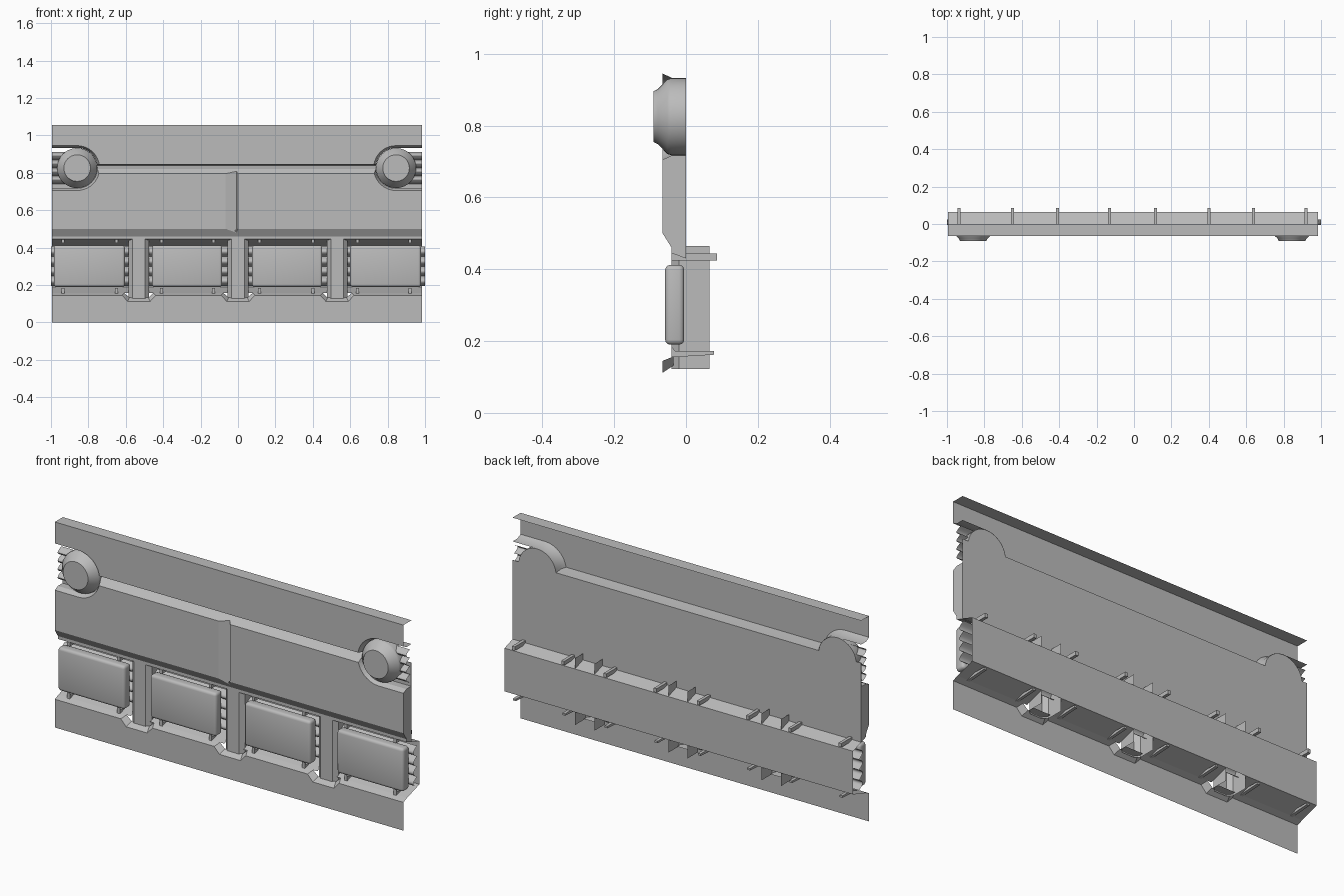
import bpy, bmesh, math
from mathutils import Matrix

if "Cube" in bpy.data.objects:
    bpy.data.objects.remove(bpy.data.objects["Cube"], do_unlink=True)

GREY = bpy.data.materials.new("wall_grey")
GREY.use_nodes = True
GREY.diffuse_color = (0.5, 0.5, 0.5, 1)
GREY.node_tree.nodes["Principled BSDF"].inputs["Base Color"].default_value = (0.5, 0.5, 0.5, 1)

X0, X1 = -0.995, 0.985          # ends of the wall
FRONT, MID, BACK = -0.065, 0.0, 0.065
PODS = ((-0.86, -1), (0.845, 1))  # centre and outward direction of each end pocket
POD_Z = 0.825
PILLARS = (-0.53, 0.0, 0.53)


def finish(name, bm, smooth=False):
    bmesh.ops.recalc_face_normals(bm, faces=bm.faces)
    mesh = bpy.data.meshes.new(name)
    bm.to_mesh(mesh)
    bm.free()
    obj = bpy.data.objects.new(name, mesh)
    bpy.context.collection.objects.link(obj)
    mesh.materials.append(GREY)
    if smooth:
        bpy.ops.object.select_all(action="DESELECT")
        obj.select_set(True)
        bpy.context.view_layer.objects.active = obj
        bpy.ops.object.shade_smooth_by_angle(angle=math.radians(40))
    return obj


def loft(name, rows, caps=False, loop=False, smooth=False):
    """Skin rows of points; optionally close each row and cap the ends."""
    bm = bmesh.new()
    rings = [[bm.verts.new(p) for p in row] for row in rows]
    for a, b in zip(rings, rings[1:]):
        for i in range(len(a) if loop else len(a) - 1):
            j = (i + 1) % len(a)
            bm.faces.new((a[i], a[j], b[j], b[i]))
    if caps:
        bm.faces.new(rings[0])
        bm.faces.new(rings[-1])
    return finish(name, bm, smooth)


def extrude_x(name, profile, x0, x1, solid=False, smooth=False):
    return loft(name, [[(x, y, z) for y, z in profile] for x in (x0, x1)], solid, solid, smooth)


def box(name, lo, hi, bevel=0):
    bm = bmesh.new()
    size = [b - a for a, b in zip(lo, hi)]
    mid = [(a + b) / 2 for a, b in zip(lo, hi)]
    bmesh.ops.create_cube(bm, size=1, matrix=Matrix.Translation(mid) @ Matrix.Diagonal((*size, 1)))
    if bevel:
        bmesh.ops.bevel(bm, geom=bm.edges[:], offset=bevel, segments=3, profile=0.5, affect="EDGES")
    return finish(name, bm, bool(bevel))


def corrugated(name, x0, x1, z0, z1, y, depth, ribs=4):
    pts = []
    for i in range(ribs * 8 + 1):
        t = i / 8
        pts.append((y - depth * abs(math.sin(math.pi * t)), z0 + (z1 - z0) * t / ribs))
    extrude_x(name, pts, x0, x1, smooth=True)


def cut(target, cutter):
    cutter.hide_render = True
    cutter.hide_viewport = True
    mod = target.modifiers.new("cut", "BOOLEAN")
    mod.operation, mod.solver, mod.object = "DIFFERENCE", "EXACT", cutter
    cutter.display_type = "WIRE"


# Main panel with chamfered top and bottom
main = extrude_x("main_panel", [(MID, 0.43), (-0.04, 0.445), (-0.04, 0.46), (FRONT, 0.5),
                                (FRONT, 0.795), (-0.04, 0.82), (MID, 0.838)], X0, X1, solid=True)
cut(main, loft("seam_cutter", [[(-0.07, FRONT - 0.001, z), (-0.008, -0.052, z), (0, FRONT - 0.001, z)]
                               for z in (0.4, 0.9)], True, True))


# End pockets cut into the main panel
def pocket_row(cx, side, r, y):
    arc = [math.radians(90 + 180 * i / 20) for i in range(21)]
    pts = [(cx - side * r * -math.cos(a), y, POD_Z + r * math.sin(a)) for a in arc]
    return pts + [(cx + side * 0.4, y, POD_Z - r), (cx + side * 0.4, y, POD_Z + r)]


for cx, side in PODS:
    rows = [pocket_row(cx, side, r, y) for r, y in
            ((0.125, -0.075), (0.12, FRONT), (0.108, -0.04), (0.108, -0.002))]
    cut(main, loft("pocket_cutter", rows, True, True))


# Upper plate with its lower edge running around the pockets
def lower_edge(r, z, y):
    start = math.asin((z - POD_Z) / r)
    angles = [start + (math.pi / 2 - start) * i / 10 for i in range(11)]
    right = [(PODS[1][0] - r * math.cos(a), y, POD_Z + r * math.sin(a)) for a in angles]
    left = [(PODS[0][0] + r * math.cos(a), y, POD_Z + r * math.sin(a)) for a in reversed(angles)]
    return [(X0, y, POD_Z + r)] + left + right + [(X1, y, POD_Z + r)]


edge = lower_edge(0.12, 0.845, FRONT)
bm = bmesh.new()
bm.faces.new([bm.verts.new(p) for p in edge + [(X1, FRONT, 1.055), (X0, FRONT, 1.055)]])
finish("upper_plate", bm)
loft("upper_plate_rim", [edge, lower_edge(0.108, 0.842, -0.04), lower_edge(0.108, 0.838, MID)], smooth=True)
extrude_x("top_ledge", [(FRONT, 1.055), (MID, 1.055)], X0, X1)

# Round buttons and ribbed inserts in the pockets
for cx, side in PODS:
    rows = []
    for y, r in ((0, 0.107), (-0.042, 0.107), (-0.052, 0.104), (-0.078, 0.077), (-0.09, 0.071)):
        rows.append([(cx + r * math.cos(k * math.pi / 20), y, POD_Z + r * math.sin(k * math.pi / 20))
                     for k in range(40)])
    loft("round_button", rows, True, True, True)
    corrugated("pocket_ribs", cx, X1 if side > 0 else X0, 0.74, 0.91, -0.012, 0.03)

# Recessed channel: roof, back and ribbed lining
extrude_x("channel_back", [(-0.04, 0.445), (BACK, 0.41), (BACK, 0.188)], X0, X1)
corrugated("channel_ribs", -1.0, 1.0, 0.195, 0.405, 0.025, 0.03)

# Channel floor, dipping in front of each pillar, and the lower plate under it
front, inner = [(X0, FRONT, 0.145)], [(X0, -0.035, 0.157)]
for c in PILLARS:
    for dx, lift, ix in ((-0.09, 1, -0.078), (-0.06, 0, -0.05), (0.06, 0, 0.05), (0.09, 1, 0.078)):
        front.append((c + dx, FRONT, 0.145 if lift else 0.112))
        inner.append((c + ix, -0.035, 0.157 if lift else 0.132))
front.append((X1, FRONT, 0.145))
inner.append((X1, -0.035, 0.157))
loft("floor_lip", [front, inner])
loft("lower_plate", [front, [(x, y, 0) for x, y, z in front]])
stops = [X0] + [c + d for c in PILLARS for d in (-0.055, 0.055)] + [X1]
for a, b in zip(stops[::2], stops[1::2]):
    extrude_x("channel_floor", [(-0.035, 0.157), (BACK, 0.188)], a, b)

# Pillars: open channels with chamfered front corners
plan = [(-0.055, BACK), (-0.055, -0.02), (-0.034, -0.04), (0.034, -0.04), (0.055, -0.02), (0.055, BACK)]
for c in PILLARS:
    loft("pillar", [[(c + x, y, z) for x, y in plan] for z in (0.122, 0.465)])
    extrude_x("pillar_foot", [(-0.04, 0.13), (0.0, 0.13)], c - 0.05, c + 0.05)
bm = bmesh.new()
tip = bm.verts.new((0, FRONT - 0.001, 0.505))
ring = [bm.verts.new((x, y, 0.46)) for x, y in plan[1:5]]
for a, b in zip(ring, ring[1:]):
    bm.faces.new((a, b, tip))
finish("pillar_point", bm)

# Padded tiles
for a, b in ((-0.985, -0.605), (-0.46, -0.085), (0.075, 0.45), (0.6, 0.978)):
    box("tile", (a, -0.058, 0.19), (b, -0.005, 0.412), 0.014)

# Small pins holding the tiles above and below
for x in (-0.935, -0.65, -0.41, -0.13, 0.115, 0.4, 0.64, 0.92):
    box("upper_pin", (x - 0.008, -0.04, 0.424), (x + 0.008, 0.086, 0.444))
    extrude_x("lower_pin", [(-0.04, 0.155), (-0.04, 0.185), (-0.03, 0.172), (0.078, 0.172), (0.078, 0.162)],
              x - 0.008, x + 0.008, solid=True)
